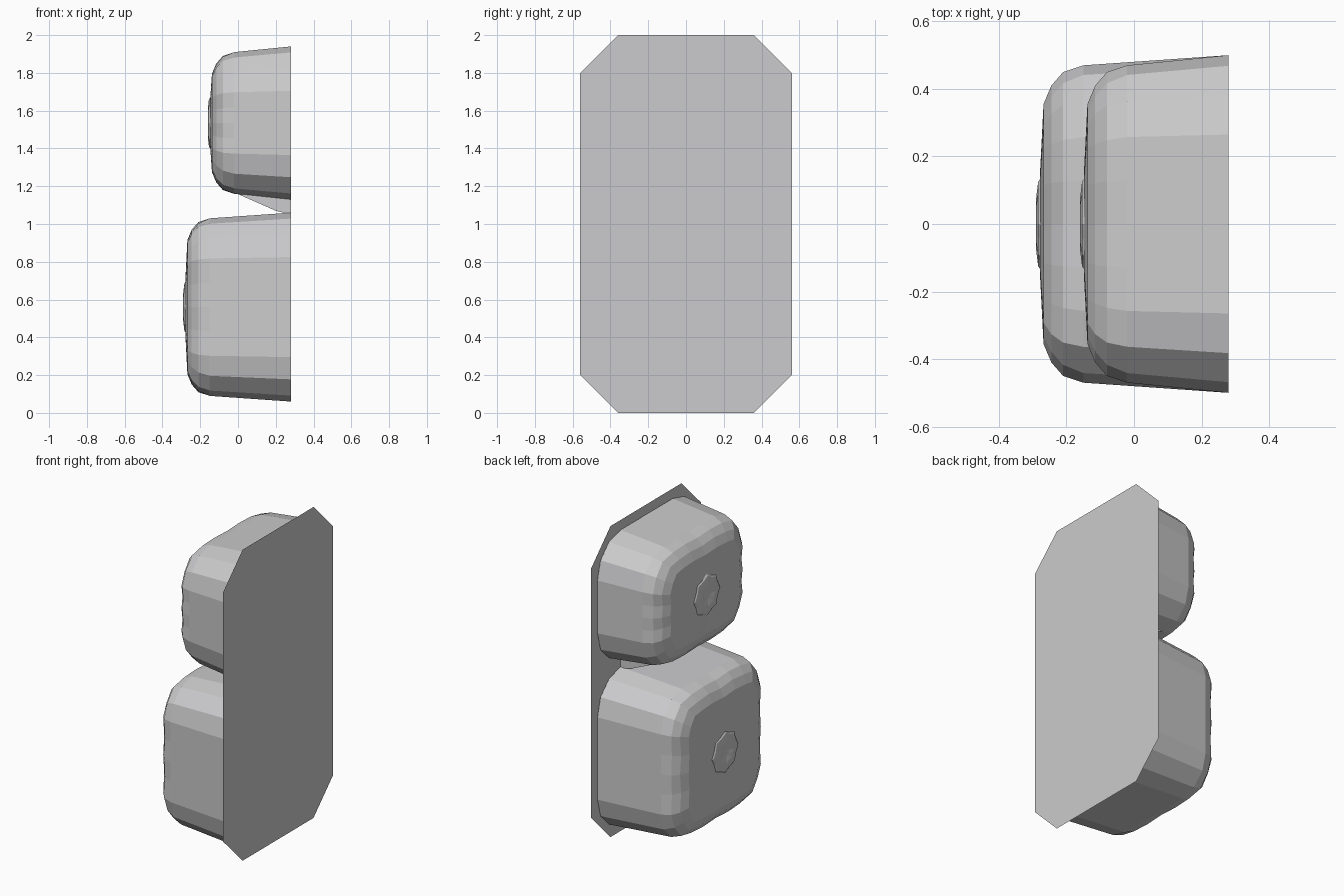
import bpy, bmesh
from math import cos, sin, pi

cube = bpy.data.objects.get("Cube")
if cube:
    bpy.data.objects.remove(cube, do_unlink=True)

grey = bpy.data.materials.new("light_grey")
grey.use_nodes = True
COLOUR = (0.6, 0.6, 0.61, 1)
grey.diffuse_color = COLOUR
grey.node_tree.nodes["Principled BSDF"].inputs["Base Color"].default_value = COLOUR


def finish(name, bm, recalc=True):
    if recalc:
        bmesh.ops.recalc_face_normals(bm, faces=bm.faces[:])
    mesh = bpy.data.meshes.new(name)
    bm.to_mesh(mesh)
    bm.free()
    mesh.materials.append(grey)
    obj = bpy.data.objects.new(name, mesh)
    bpy.context.collection.objects.link(obj)
    return obj


def loft(bm, rings):
    """Join equal-length point rings with quads."""
    loops = [[bm.verts.new(p) for p in ring] for ring in rings]
    n = len(loops[0])
    for a, b in zip(loops, loops[1:]):
        for i in range(n):
            j = (i + 1) % n
            bm.faces.new((a[i], a[j], b[j], b[i]))
    return loops


def outline(hy, hz, fy, fz, pleat=0.0):
    """Rounded rectangle: flat half-lengths fy, fz; every other point drawn in."""
    pts = []
    corner, side = 3, 4
    corners = [(1, 1), (-1, 1), (-1, -1), (1, -1)]
    for q, (sy, sz) in enumerate(corners):
        for k in range(corner + 1):
            a = (q + k / corner) * pi / 2
            pts.append((sy * fy + (hy - fy) * cos(a), sz * fz + (hz - fz) * sin(a)))
        # points along the straight side up to the next corner
        ny, nz = corners[(q + 1) % 4]
        a = (q + 1) * pi / 2
        end = (ny * fy + (hy - fy) * cos(a), nz * fz + (hz - fz) * sin(a))
        start = pts[-1]
        for k in range(1, side):
            t = k / side
            pts.append((start[0] + (end[0] - start[0]) * t,
                        start[1] + (end[1] - start[1]) * t))
    return [(y * (1 - pleat * (i % 2)), z * (1 - pleat * (i % 2)))
            for i, (y, z) in enumerate(pts)]


def cushion(name, zc, hz, front):
    """Tapered cushion with a softly gathered front rim and a tufted centre."""
    hy, flat_y, flat_z = 0.5, 0.265, hz - 0.235
    # x position, inset from the base outline, pleat depth
    sections = [(0.28, 0, 0), (front + 0.12, 0.03, 0), (front + 0.06, 0.05, 0.015),
                (front + 0.025, 0.09, 0.025), (front + 0.002, 0.145, 0.02)]
    rings = []
    for x, inset, pleat in sections:
        pts = outline(hy - inset, hz - inset, flat_y - inset * 0.25,
                      flat_z - inset * 0.25, pleat)
        rings.append([(x, y, zc + z) for y, z in pts])
    # gently domed front panel
    rings.append([(front - 0.008, y * 0.45, zc + (z - zc) * 0.45) for x, y, z in rings[-1]])
    bm = bmesh.new()
    loops = loft(bm, rings)
    bm.faces.new(loops[-1])
    finish(name, bm)

    # gathered rosette in the middle of the panel
    bm = bmesh.new()
    n = 16
    rosette = []
    for x, radius, wave in [(0, 0.145, 0.1), (-0.014, 0.125, 0.12),
                            (-0.02, 0.075, 0.2), (-0.013, 0.03, 0)]:
        ring = []
        for i in range(n):
            a = 2 * pi * i / n
            r = radius * (1 - wave * (i % 2))
            ring.append((front + x, r * cos(a), zc + r * sin(a)))
        rosette.append(ring)
    loops = loft(bm, rosette)
    bm.faces.new(loops[-1])
    finish(name + "_rosette", bm)


cushion("lower_cushion", 0.56, 0.5, -0.27)
cushion("upper_cushion", 1.535, 0.405, -0.14)

# Chamfered backing sheet
bm = bmesh.new()
w, h, c = 0.56, 2.0, 0.2
profile = [(w, c), (w, h - c), (w - c, h), (c - w, h),
           (-w, h - c), (-w, c), (c - w, 0), (w - c, 0)]
bm.faces.new([bm.verts.new((0.285, y, z)) for y, z in profile])
finish("backing_sheet", bm, recalc=False)

# Fold of fabric joining the two cushions against the sheet
bm = bmesh.new()
wedge = [(0.0, 1.158), (0.28, 1.14), (0.28, 1.05), (0.2, 1.07)]
loops = loft(bm, [[(x, y, z) for x, z in wedge] for y in (-0.265, 0.265)])
for loop in loops:
    bm.faces.new(loop)
finish("joining_fold", bm)
